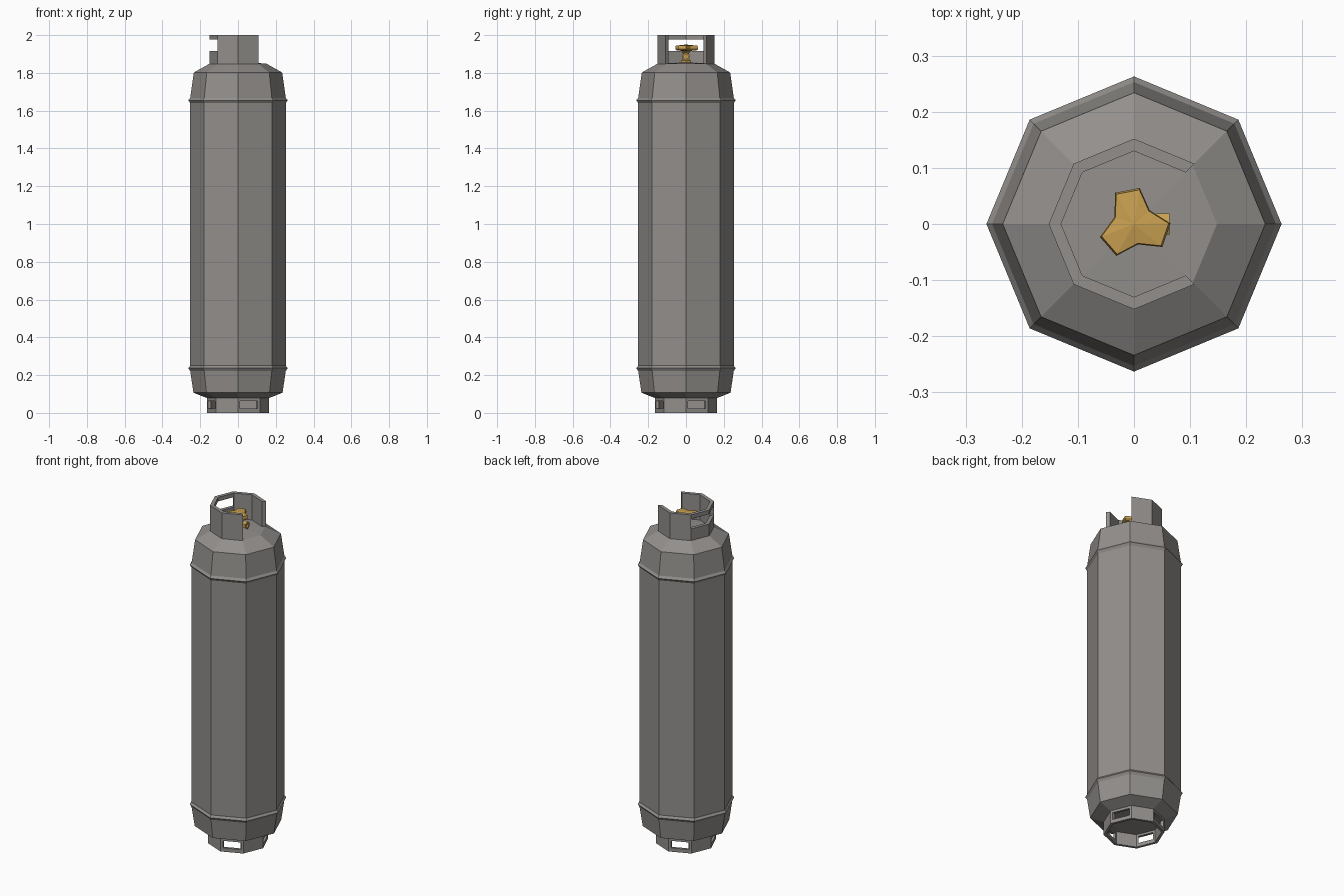
import bpy, bmesh
from math import cos, sin, pi, radians
from mathutils import Matrix, Vector

if "Cube" in bpy.data.objects:
    bpy.data.objects.remove(bpy.data.objects["Cube"])


def material(name, rgb):
    m = bpy.data.materials.new(name)
    m.diffuse_color = (*rgb, 1.0)
    m.use_nodes = True
    m.node_tree.nodes["Principled BSDF"].inputs["Base Color"].default_value = m.diffuse_color
    return m


STEEL = material("grey steel", (0.29, 0.275, 0.262))
BRASS = material("brass", (0.58, 0.35, 0.08))


def finish(name, bm, mat):
    bmesh.ops.recalc_face_normals(bm, faces=bm.faces)
    me = bpy.data.meshes.new(name)
    bm.to_mesh(me)
    bm.free()
    me.materials.append(mat)
    ob = bpy.data.objects.new(name, me)
    bpy.context.collection.objects.link(ob)
    return ob


def lathe(name, profile, sides, mat, matrix=Matrix()):
    """Turn (radius, height) points around z; radius 0 makes a pole."""
    bm = bmesh.new()
    rings = []
    for r, z in profile:
        n = sides if r > 0 else 1
        rings.append([bm.verts.new(matrix @ Vector((r * cos(2 * pi * k / sides),
                                                    r * sin(2 * pi * k / sides), z)))
                      for k in range(n)])
    for a, b in zip(rings, rings[1:]):
        for k in range(sides):
            q = [a[k % len(a)], a[(k + 1) % len(a)], b[(k + 1) % len(b)], b[k % len(b)]]
            bm.faces.new(list(dict.fromkeys(q)))
    return finish(name, bm, mat)


def wall(name, cols, zs, hole, closed, mat):
    """Thick wall over a grid of cells; hole(col, row) leaves an opening."""
    bm = bmesh.new()
    n = len(cols)
    v = [[[bm.verts.new((p.x, p.y, z)) for z in zs] for p in c] for c in zip(*cols)]
    ncol, nrow = (n if closed else n - 1), len(zs) - 1

    def solid(i, j):
        if closed:
            i %= n
        return 0 <= i < ncol and 0 <= j < nrow and not hole(i, j)

    for i in range(ncol):
        for j in range(nrow):
            if not solid(i, j):
                continue
            a, b = i, (i + 1) % n
            for s in (0, 1):
                bm.faces.new((v[s][a][j], v[s][b][j], v[s][b][j + 1], v[s][a][j + 1]))
            for dj, row in ((-1, j), (1, j + 1)):
                if not solid(i, j + dj):
                    bm.faces.new((v[0][a][row], v[0][b][row], v[1][b][row], v[1][a][row]))
            for di, c in ((-1, a), (1, b)):
                if not solid(i + di, j):
                    bm.faces.new((v[0][c][j], v[0][c][j + 1], v[1][c][j + 1], v[1][c][j]))
    return finish(name, bm, mat)


def corner(k, r):
    return Vector((r * cos(k * pi / 4), r * sin(k * pi / 4)))


# Tank with two raised weld bands
lathe("tank", [(0, 0.07), (0.16, 0.077), (0.236, 0.107), (0.253, 0.222), (0.263, 0.237),
               (0.253, 0.25), (0.253, 1.64), (0.263, 1.655), (0.253, 1.668),
               (0.234, 1.802), (0.148, 1.85), (0, 1.856)], 8, STEEL)

# Foot ring with a slot in every other facet
cols, slots = [], []
for k in range(8):
    steps = (0, 0.1, 0.9) if k % 2 == 0 else (0,)
    if k % 2 == 0:
        slots.append(len(cols) + 1)
    for t in steps:
        cols.append([corner(k, r).lerp(corner(k + 1, r), t) for r in (0.164, 0.148)])
wall("foot_ring", cols, (0, 0.022, 0.064, 0.082), lambda i, j: j == 1 and i in slots, True, STEEL)

# Collar, open towards +x, with a hand hole across the two rear facets
cols = [[corner(k, 0.152), corner(k, 0.13)] for k in range(1, 8)]
wall("collar", cols, (1.846, 1.917, 1.976, 2.0), lambda i, j: j == 1 and i in (2, 3), False, STEEL)

# Valve stem
lathe("valve_stem", [(0, 1.845), (0.03, 1.845), (0.03, 1.866), (0.016, 1.872), (0.016, 1.903),
                     (0.028, 1.912), (0.028, 1.93), (0, 1.93)], 6, BRASS)

# Valve outlet pointing to the open side
lathe("valve_outlet", [(0, 0), (0.013, 0), (0.013, 0.04), (0.022, 0.04), (0.022, 0.063),
                       (0.012, 0.063), (0.012, 0.05), (0, 0.05)], 6, BRASS,
      Matrix.Translation((0, 0, 1.886)) @ Matrix.Rotation(pi / 2, 4, 'Y'))

# Three-lobed hand wheel
bm = bmesh.new()
star = []
for k in range(3):
    for ang, r in ((-20, 0.065), (20, 0.065), (60, 0.037)):
        a = radians(101 + 120 * k + ang)
        star.append((r * cos(a), r * sin(a)))
layers = [[bm.verts.new((x * s, y * s, z)) for x, y in star]
          for s, z in ((0.85, 1.918), (1.0, 1.926), (0.95, 1.944))]
for a, b in zip(layers, layers[1:]):
    for k in range(9):
        bm.faces.new((a[k], a[(k + 1) % 9], b[(k + 1) % 9], b[k]))
for layer, z in ((layers[0], 1.916), (layers[-1], 1.95)):
    hub = bm.verts.new((0, 0, z))
    for k in range(9):
        bm.faces.new((layer[k], layer[(k + 1) % 9], hub))
finish("hand_wheel", bm, BRASS)
